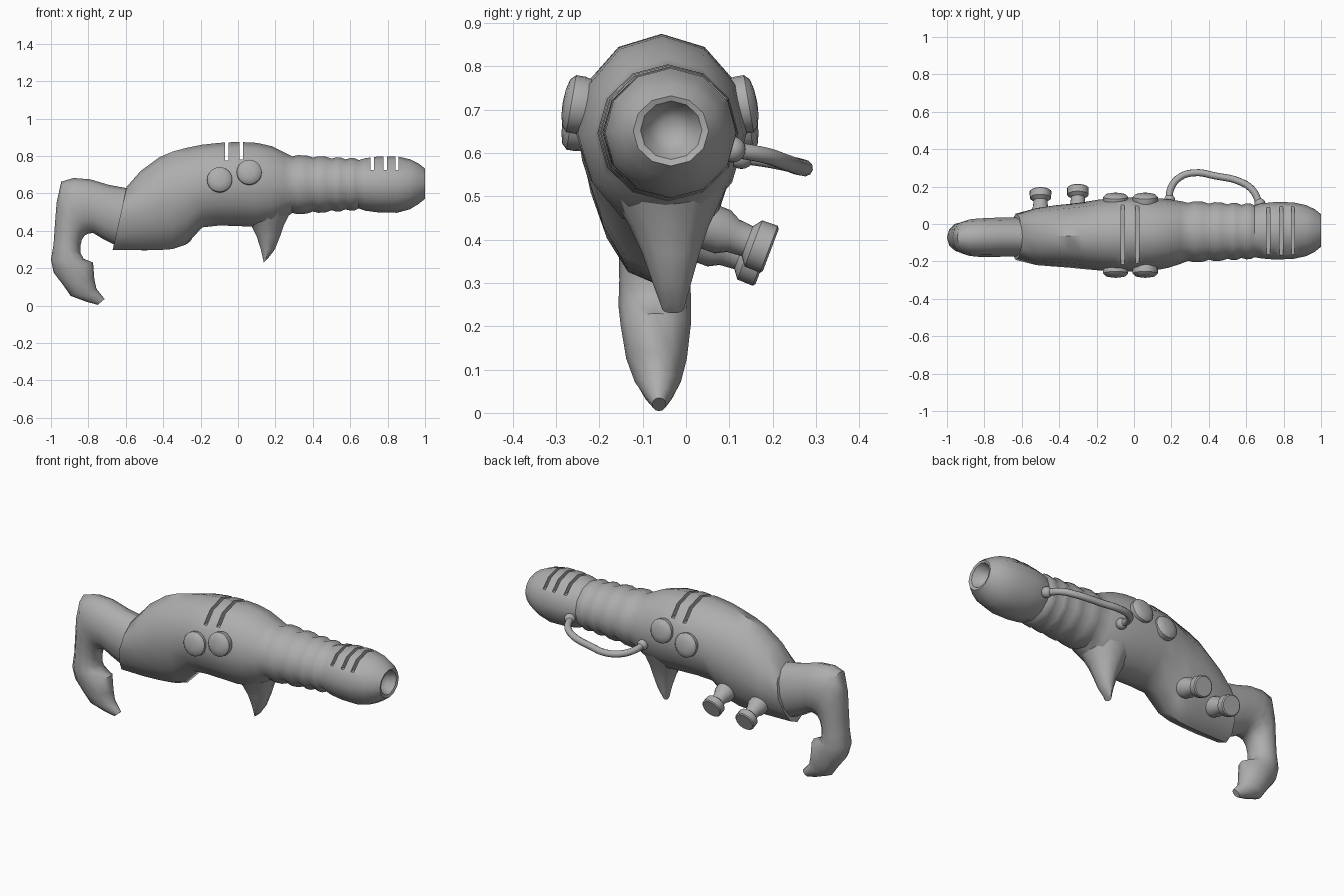
import bpy, bmesh, math
from mathutils import Vector

grey = bpy.data.materials.new("plain_grey")
grey.diffuse_color = (0.42, 0.42, 0.42, 1)


def smooth(ob, angle=40):
    bpy.ops.object.select_all(action='DESELECT')
    ob.select_set(True)
    bpy.context.view_layer.objects.active = ob
    bpy.ops.object.shade_smooth_by_angle(angle=math.radians(angle))


def loft(name, rings):
    """Skin a list of closed point rings and cap both ends."""
    bm = bmesh.new()
    vs = [[bm.verts.new(p) for p in r] for r in rings]
    n = len(vs[0])
    for a, b in zip(vs, vs[1:]):
        for i in range(n):
            j = (i + 1) % n
            bm.faces.new((a[i], a[j], b[j], b[i]))
    bm.faces.new(vs[0])
    bm.faces.new(vs[-1])
    bmesh.ops.recalc_face_normals(bm, faces=bm.faces)
    me = bpy.data.meshes.new(name)
    bm.to_mesh(me)
    bm.free()
    me.materials.append(grey)
    ob = bpy.data.objects.new(name, me)
    bpy.context.collection.objects.link(ob)
    return ob


def ring(outer, inner, y0, y1, k=0.0, n=12):
    """Oval between two outline points (x, z), spanning y0..y1; k pinches the lower half."""
    o, i = Vector((outer[0], 0, outer[1])), Vector((inner[0], 0, inner[1]))
    mid, ax = (o + i) / 2, (o - i) / 2
    mid.y = (y0 + y1) / 2
    pts = []
    for q in range(n):
        a = 2 * math.pi * q / n
        c, s = math.cos(a), math.sin(a)
        pinch = 1 - k * max(0, -s) * abs(c)
        pts.append(mid + ax * s + Vector((0, (y1 - y0) / 2 * c * pinch, 0)))
    return pts


def lathe(name, profile, loc, direction, n=20):
    rings = [[(r * math.cos(2 * math.pi * i / n), r * math.sin(2 * math.pi * i / n), h)
              for i in range(n)] for r, h in profile]
    ob = loft(name, rings)
    ob.rotation_euler = Vector(direction).to_track_quat('Z', 'Y').to_euler()
    ob.location = loc
    smooth(ob)
    return ob


# Main body: swollen middle: x, top z, bottom z, y min, y max, pinch
body = [(-0.52, 0.72, 0.297, -0.22, 0.085, 0.3), (-0.42, 0.793, 0.297, -0.228, 0.1, 0.3),
        (-0.35, 0.823, 0.302, -0.233, 0.107, 0.3), (-0.28, 0.842, 0.325, -0.24, 0.115, 0.3),
        (-0.19, 0.86, 0.418, -0.248, 0.13, 0.2), (-0.1, 0.87, 0.428, -0.255, 0.14, 0.1),
        (0.0, 0.875, 0.425, -0.255, 0.142, 0.1), (0.1, 0.87, 0.42, -0.25, 0.14, 0.1),
        (0.18, 0.852, 0.43, -0.235, 0.133, 0.1), (0.25, 0.818, 0.465, -0.213, 0.122, 0.05)]
# ribbed neck
for x, bulge in [(0.29, 0), (0.32, 1), (0.37, 1), (0.4, 0), (0.43, 1), (0.47, 1), (0.5, 0),
                 (0.525, 1), (0.55, 1), (0.575, 0), (0.6, 1), (0.625, 1), (0.645, 0)]:
    t, b = (x - 0.29) / 0.36, 0.009 * bulge
    body.append((x, 0.797 - 0.02 * t + b, 0.495 + 0.025 * t - b,
                 -0.197 + 0.02 * t - b, 0.113 - 0.014 * t + b, 0))
# muzzle with a hollow mouth
body += [(0.68, 0.788, 0.507, -0.184, 0.11, 0), (0.75, 0.797, 0.498, -0.19, 0.117, 0),
         (0.85, 0.798, 0.496, -0.187, 0.116, 0), (0.92, 0.782, 0.515, -0.172, 0.101, 0),
         (0.965, 0.76, 0.543, -0.15, 0.08, 0), (1.0, 0.732, 0.57, -0.122, 0.052, 0),
         (0.995, 0.72, 0.585, -0.105, 0.037, 0), (0.955, 0.705, 0.605, -0.085, 0.015, 0),
         (0.935, 0.68, 0.63, -0.06, -0.01, 0)]
rings = [ring((-0.595, 0.635), (-0.67, 0.298), -0.192, 0.055, 0.3)]
rings += [ring((x, t), (x, b), y0, y1, k) for x, t, b, y0, y1, k in body]
main = loft("body_and_barrel", rings)

# Vent slots cut across the top
for x, z, w in [(-0.06, 0.775, 0.02), (0.018, 0.782, 0.02),
                (0.717, 0.725, 0.018), (0.788, 0.725, 0.018), (0.85, 0.725, 0.018)]:
    bpy.ops.mesh.primitive_cube_add(size=1, location=(x, -0.05, z + 0.1))
    cut = bpy.context.object
    cut.name = "slot_cutter"
    cut.scale = (w, 0.8, 0.2)
    cut.hide_render = True
    bpy.context.view_layer.update()
    mod = main.modifiers.new("slot", 'BOOLEAN')
    mod.operation = 'DIFFERENCE'
    mod.solver = 'EXACT'
    mod.object = cut
    bpy.context.view_layer.objects.active = main
    bpy.ops.object.modifier_apply(modifier=mod.name)
    bpy.data.objects.remove(cut)
smooth(main)

# Curled grip: outer point, inner point, y centre, half width
grip = [((-0.58, 0.625), (-0.65, 0.32), -0.07, 0.105), ((-0.69, 0.645), (-0.72, 0.355), -0.07, 0.105),
        ((-0.79, 0.675), (-0.775, 0.388), -0.072, 0.104), ((-0.88, 0.682), (-0.8, 0.385), -0.073, 0.102),
        ((-0.945, 0.662), (-0.82, 0.375), -0.073, 0.097), ((-0.97, 0.55), (-0.835, 0.352), -0.073, 0.09),
        ((-0.98, 0.42), (-0.842, 0.32), -0.072, 0.083), ((-0.986, 0.33), (-0.842, 0.28), -0.072, 0.082),
        ((-1.0, 0.245), (-0.825, 0.25), -0.072, 0.084), ((-0.985, 0.175), (-0.775, 0.23), -0.07, 0.081),
        ((-0.935, 0.11), (-0.768, 0.14), -0.068, 0.07), ((-0.895, 0.052), (-0.757, 0.09), -0.065, 0.053),
        ((-0.81, 0.02), (-0.735, 0.062), -0.063, 0.034), ((-0.75, 0.004), (-0.713, 0.035), -0.062, 0.016)]
smooth(loft("curled_grip", [ring(o, i, c - w, c + w) for o, i, c, w in grip]), 50)

# Thorn-like fin under the body: z, x min, x max, y min, y max
fin = [(0.56, 0.0, 0.31, -0.2, 0.11), (0.49, 0.03, 0.275, -0.165, 0.08), (0.43, 0.07, 0.245, -0.13, 0.052),
       (0.37, 0.1, 0.225, -0.102, 0.032), (0.3, 0.122, 0.197, -0.077, 0.012)]
rings = [ring((x0, z), (x1, z), y0, y1) for z, x0, x1, y0, y1 in fin]
rings.append(ring((0.138, 0.23), (0.158, 0.25), -0.055, -0.005))
smooth(loft("trigger_fin", rings))

# Round buttons, mirrored on both flanks
button = [(0.06, -0.03), (0.067, 0.0), (0.067, 0.022), (0.055, 0.034), (0.03, 0.04), (0.004, 0.042)]
for side in (-1, 1):
    for x, z in ((-0.098, 0.67), (0.06, 0.71)):
        lathe("side_button", button, (x, -0.06 + side * 0.183, z), (0, side, 0.17))

# Flanged knobs on the back
knob = [(0.055, -0.03), (0.053, 0.035), (0.04, 0.06), (0.037, 0.095), (0.057, 0.11),
        (0.058, 0.148), (0.052, 0.153), (0.004, 0.153)]
d = Vector((0, 0.935, -0.354))
for x, y, z in ((-0.3, 0.193, 0.377), (-0.5, 0.176, 0.347)):
    lathe("back_knob", knob, Vector((x, y, z)) - d * 0.15, d)

# Hose looping from the muzzle to the body
path = [(0.19, 0.11, 0.595), (0.195, 0.185, 0.585), (0.245, 0.25, 0.572), (0.33, 0.274, 0.565),
        (0.43, 0.258, 0.568), (0.57, 0.225, 0.58), (0.635, 0.18, 0.595), (0.675, 0.095, 0.61)]
cu = bpy.data.curves.new("hose", 'CURVE')
cu.dimensions = '3D'
cu.bevel_depth = 0.019
cu.bevel_resolution = 3
cu.resolution_u = 6
sp = cu.splines.new('BEZIER')
sp.bezier_points.add(len(path) - 1)
for bp, p in zip(sp.bezier_points, path):
    bp.co = p
    bp.handle_left_type = bp.handle_right_type = 'AUTO'
cu.materials.append(grey)
hose = bpy.data.objects.new("hose", cu)
bpy.context.collection.objects.link(hose)
bpy.ops.object.select_all(action='DESELECT')
hose.select_set(True)
bpy.context.view_layer.objects.active = hose
bpy.ops.object.convert(target='MESH')
smooth(bpy.context.object, 60)

# Hose fittings
for p in ((0.19, 0.128, 0.593), (0.673, 0.108, 0.608)):
    bpy.ops.mesh.primitive_uv_sphere_add(segments=16, ring_count=10, radius=0.03, location=p)
    ob = bpy.context.object
    ob.name = "hose_fitting"
    ob.data.materials.append(grey)
    smooth(ob)
